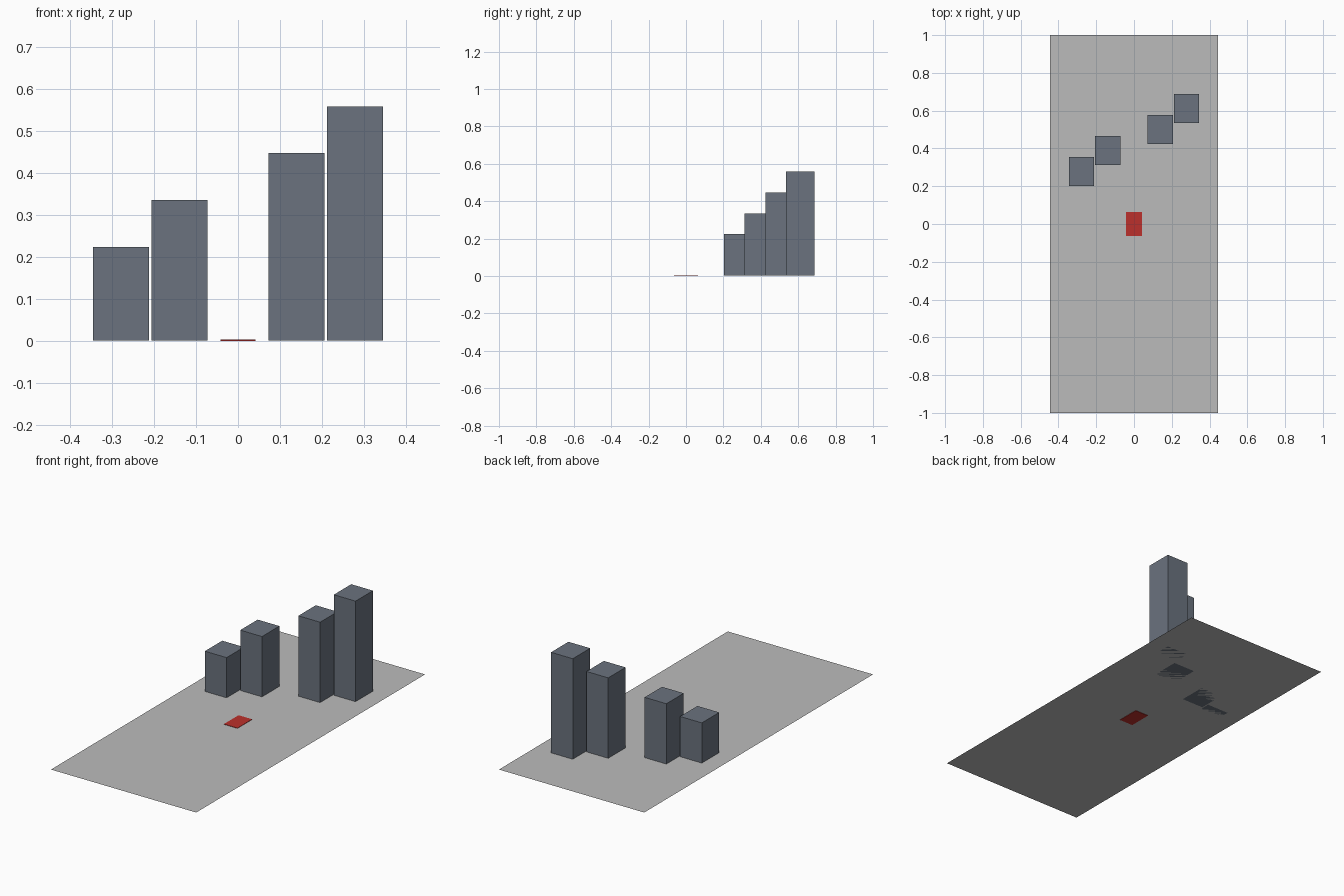
import bpy

if "Cube" in bpy.data.objects:
    bpy.data.objects.remove(bpy.data.objects["Cube"])


def material(name, rgb):
    m = bpy.data.materials.new(name)
    m.diffuse_color = (*rgb, 1.0)
    m.use_nodes = True
    m.node_tree.nodes["Principled BSDF"].inputs["Base Color"].default_value = m.diffuse_color
    return m


GREY = material("ground_grey", (0.50, 0.50, 0.50))
SLATE = material("slate_blue", (0.145, 0.17, 0.21))
RED = material("marker_red", (0.50, 0.03, 0.025))

GROUND_Z = 0.002


def box(name, x, y, z, size, mat):
    """Box whose base is centred on x, y and rests on z."""
    bpy.ops.mesh.primitive_cube_add(size=1, location=(x, y, z + size[2] / 2))
    ob = bpy.context.object
    ob.name = name
    ob.scale = size
    bpy.ops.object.transform_apply(location=False, rotation=False, scale=True)
    ob.data.materials.append(mat)
    return ob


# Flat ground sheet
bpy.ops.mesh.primitive_plane_add(size=1, location=(0, 0, GROUND_Z))
ground = bpy.context.object
ground.name = "ground_sheet"
ground.scale = (0.889, 2.0, 1)
bpy.ops.object.transform_apply(location=False, rotation=False, scale=True)
ground.data.materials.append(GREY)

# Four towers, each one step further back and one step taller
STEP = 0.1112
for i, x in enumerate((-0.278, -0.139, 0.139, 0.278)):
    box(f"tower_{i + 1}", x, (i + 2.5) * STEP, GROUND_Z,
        (0.133, 0.152, (i + 2) * STEP), SLATE)

# Thin red marker set through the middle of the sheet
box("red_marker", 0, 0, 0, (0.083, 0.128, 2 * GROUND_Z), RED)
